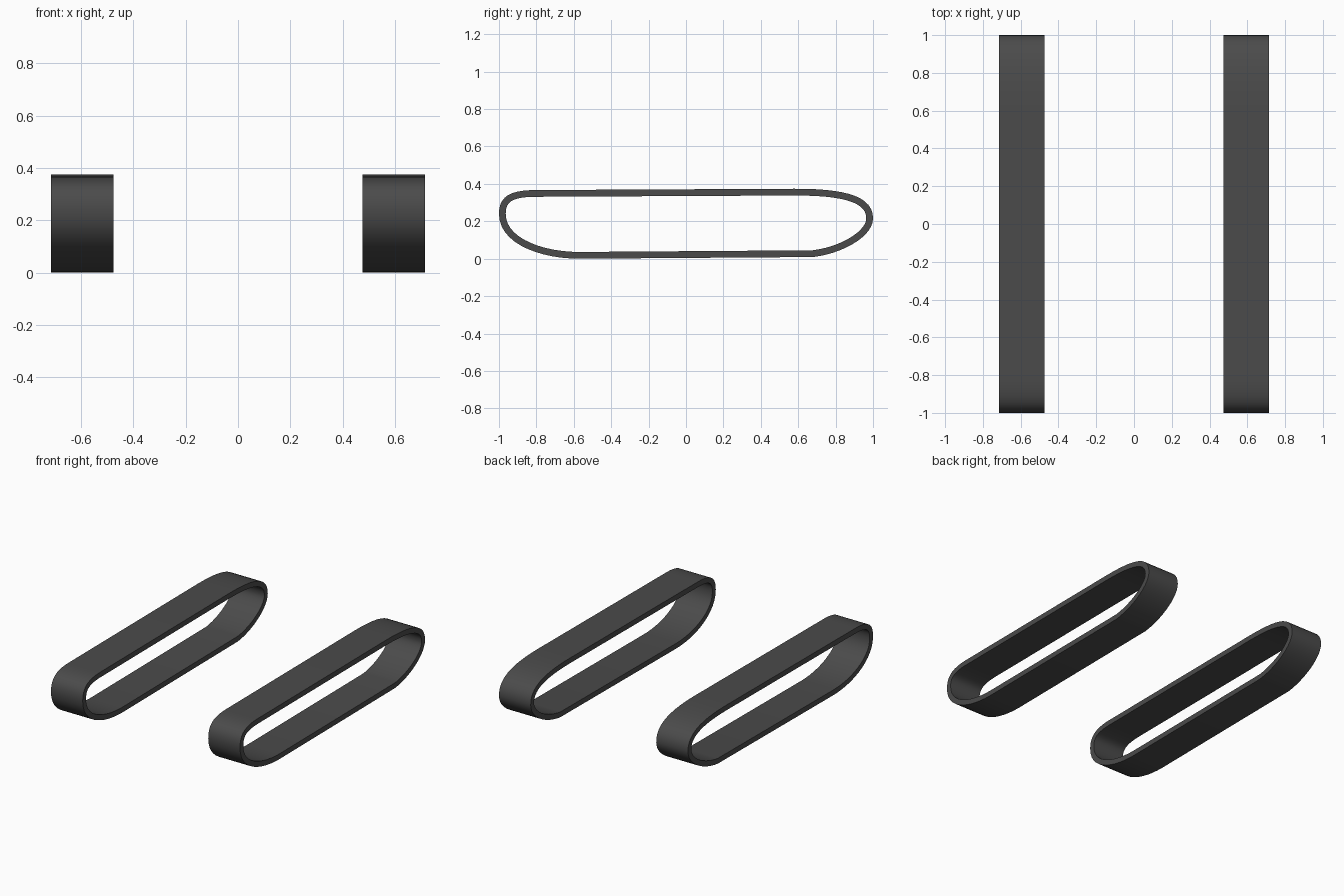
import bpy
import bmesh
import math
from mathutils import Vector
from mathutils.geometry import interpolate_bezier

cube = bpy.data.objects.get("Cube")
if cube:
    bpy.data.objects.remove(cube, do_unlink=True)

# Dark rubber material
rubber = bpy.data.materials.new("dark rubber")
rubber.use_nodes = True
colour = (0.07, 0.07, 0.07, 1.0)
rubber.diffuse_color = colour
bsdf = rubber.node_tree.nodes["Principled BSDF"]
bsdf.inputs["Base Color"].default_value = colour
bsdf.inputs["Roughness"].default_value = 0.8

X_INNER, X_OUTER, THICKNESS = 0.475, 0.715, 0.036

# Side outline of the belt (y, z), four rounded corners joined by straight runs
CORNERS = [
    [(-0.80, 0.367), (-0.93, 0.367), (-1.0, 0.34), (-1.0, 0.24)],
    [(-1.0, 0.24), (-1.0, 0.08), (-0.78, 0.0), (-0.57, 0.0)],
    [(0.68, 0.009), (0.84, 0.028), (1.0, 0.12), (1.0, 0.215)],
    [(1.0, 0.215), (1.0, 0.34), (0.84, 0.374), (0.58, 0.374)],
]


def belt_outline():
    points = []
    for corner in CORNERS:
        for p in interpolate_bezier(*[Vector((y, z, 0)) for y, z in corner], 14):
            if not points or (p - points[-1]).length > 1e-5:
                points.append(p)
    return points


def inset(points, distance):
    """Offset a counter-clockwise closed outline inwards."""
    result = []
    for i, p in enumerate(points):
        a = (p - points[i - 1]).normalized()
        b = (points[(i + 1) % len(points)] - p).normalized()
        t = (a + b).normalized()
        result.append(p + Vector((-t.y, t.x, 0)) * distance / max(t.dot(a), 0.5))
    return result


def make_belt(name, x0, x1):
    outer = belt_outline()
    inner = inset(outer, THICKNESS)
    bm = bmesh.new()
    # Four edge loops in order around the belt's rectangular section
    loops = [[bm.verts.new((x, p.x, p.y)) for p in ring]
             for ring, x in ((outer, x0), (outer, x1), (inner, x1), (inner, x0))]
    n = len(outer)
    for k in range(4):
        a, b = loops[k], loops[(k + 1) % 4]
        for i in range(n):
            j = (i + 1) % n
            bm.faces.new((a[i], a[j], b[j], b[i]))
    bmesh.ops.recalc_face_normals(bm, faces=bm.faces)
    mesh = bpy.data.meshes.new(name)
    bm.to_mesh(mesh)
    bm.free()
    mesh.materials.append(rubber)
    obj = bpy.data.objects.new(name, mesh)
    bpy.context.collection.objects.link(obj)
    bpy.ops.object.select_all(action='DESELECT')
    obj.select_set(True)
    bpy.context.view_layer.objects.active = obj
    bpy.ops.object.shade_smooth_by_angle(angle=math.radians(35))


# One track belt on each side
make_belt("left_track_belt", X_INNER, X_OUTER)
make_belt("right_track_belt", -X_OUTER, -X_INNER)
